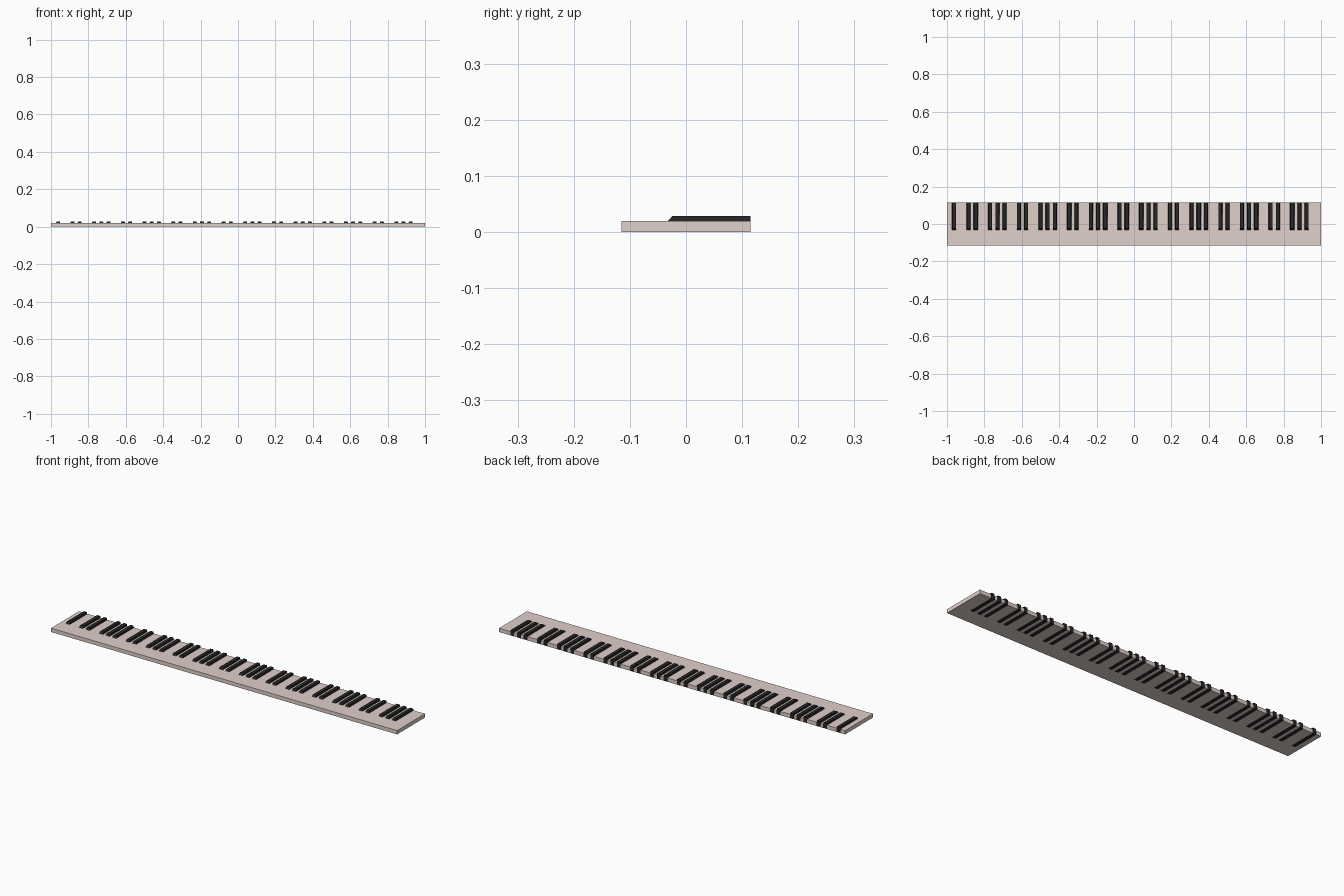
import bpy

if "Cube" in bpy.data.objects:
    bpy.data.objects.remove(bpy.data.objects["Cube"])

WHITES = 52
W = 2.0 / WHITES          # white key pitch
FRONT, BACK = -0.115, 0.115
SLOT_Y = -0.032           # front end of the black keys
TOP_W, TOP_B = 0.02, 0.029
HALF = 0.011              # half width of a black key


def material(name, rgb):
    m = bpy.data.materials.new(name)
    m.diffuse_color = (*rgb, 1)
    m.use_nodes = True
    m.node_tree.nodes["Principled BSDF"].inputs["Base Color"].default_value = m.diffuse_color
    return m


def add_mesh(name, verts, faces, mat):
    me = bpy.data.meshes.new(name)
    me.from_pydata(verts, [], faces)
    me.materials.append(mat)
    ob = bpy.data.objects.new(name, me)
    bpy.context.collection.objects.link(ob)
    return ob


def loft(name, lower, upper, mat):
    # closed solid between two matching counter-clockwise loops
    n = len(lower)
    sides = [(i, (i + 1) % n, n + (i + 1) % n, n + i) for i in range(n)]
    caps = [tuple(reversed(range(n))), tuple(range(n, 2 * n))]
    return add_mesh(name, lower + upper, sides + caps, mat)


ivory = material("ivory", (0.75, 0.63, 0.59))
ebony = material("ebony", (0.02, 0.02, 0.02))


def has_sharp(i):
    # keys run from A (0) to C; a sharp follows A, C, D, F and G
    return 0 <= i < WHITES - 1 and i % 7 in (0, 2, 3, 5, 6)


for i in range(WHITES):
    x0 = -1 + i * W
    x1 = x0 + W

    # white key, notched where it meets a black key
    outline = [(x0, FRONT), (x1, FRONT)]
    if has_sharp(i):
        outline += [(x1, SLOT_Y), (x1 - HALF, SLOT_Y), (x1 - HALF, BACK)]
    else:
        outline += [(x1, BACK)]
    if has_sharp(i - 1):
        outline += [(x0 + HALF, BACK), (x0 + HALF, SLOT_Y), (x0, SLOT_Y)]
    else:
        outline += [(x0, BACK)]
    loft("white_key", [(x, y, 0) for x, y in outline],
         [(x, y, TOP_W) for x, y in outline], ivory)

    # black key, full depth with a sloped nose above the white keys
    if has_sharp(i):
        profile = [(SLOT_Y, 0), (BACK, 0), (BACK, TOP_B),
                   (SLOT_Y + 0.008, TOP_B), (SLOT_Y, TOP_W)]
        half = [HALF, HALF, HALF - 0.002, HALF - 0.002, HALF]
        loft("black_key",
             [(x1 + h, y, z) for h, (y, z) in zip(half, profile)][::-1],
             [(x1 - h, y, z) for h, (y, z) in zip(half, profile)][::-1], ebony)

# consistent outward normals
import bmesh
for ob in bpy.context.collection.objects:
    bm = bmesh.new()
    bm.from_mesh(ob.data)
    bmesh.ops.recalc_face_normals(bm, faces=bm.faces)
    bm.to_mesh(ob.data)
    bm.free()
